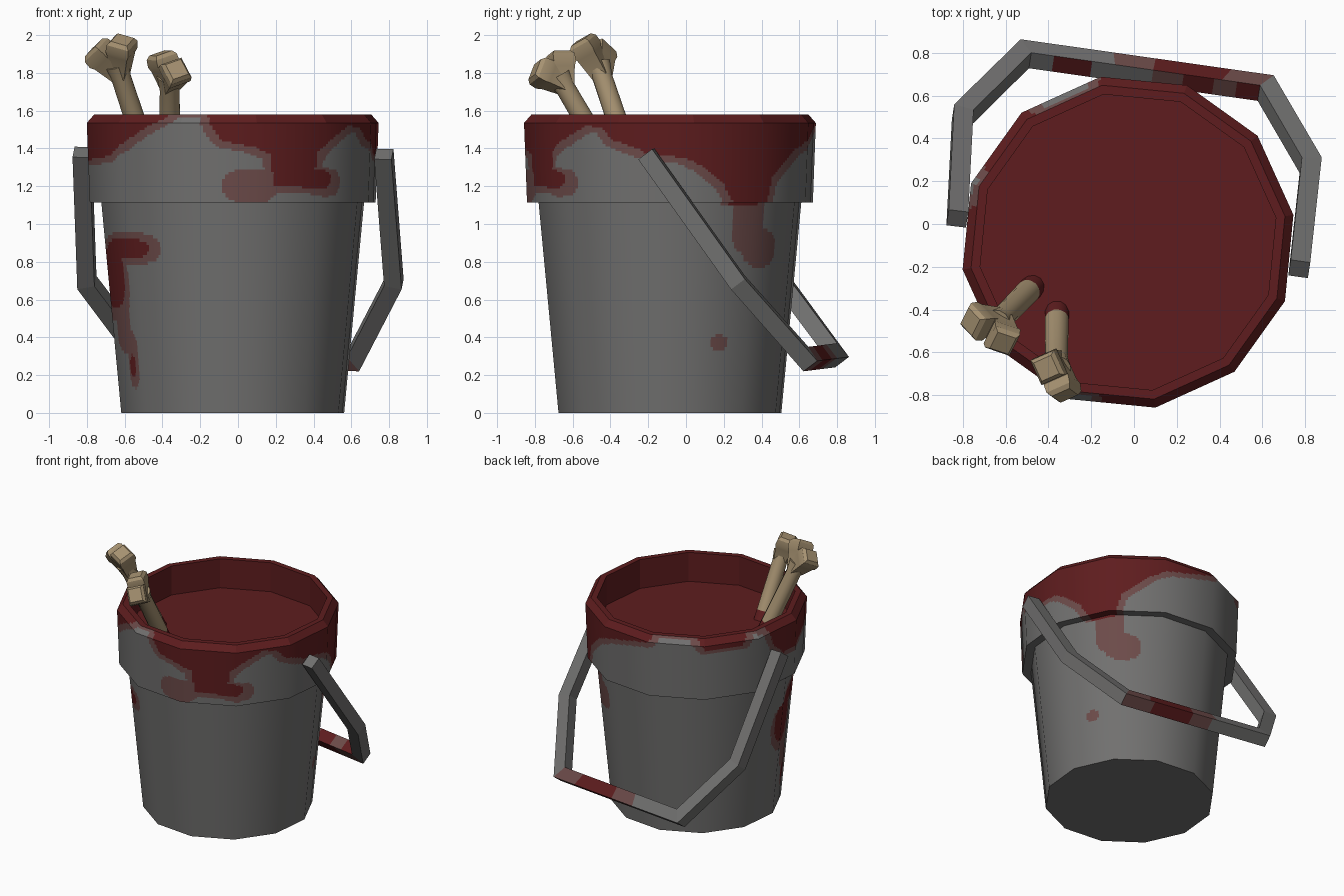
import bpy, bmesh, math
from mathutils import Vector, Matrix

if "Cube" in bpy.data.objects:
    bpy.data.objects.remove(bpy.data.objects["Cube"])

CX, CY, TURN, SIDES, SUB = -0.028, -0.085, 9.4, 12, 24
LIQUID_Z = 1.355


def material(name, rgb):
    m = bpy.data.materials.new(name)
    m.diffuse_color = (*rgb, 1)
    m.use_nodes = True
    m.node_tree.nodes["Principled BSDF"].inputs["Base Color"].default_value = m.diffuse_color
    return m


METAL, BLOOD, STAIN, BONE = range(4)
MATS = [material("grey metal", (0.165, 0.163, 0.160)),
        material("dark red", (0.112, 0.012, 0.013)),
        material("faded red", (0.150, 0.070, 0.067)),
        material("bone tan", (0.38, 0.285, 0.165))]


def finish(bm, name):
    bmesh.ops.recalc_face_normals(bm, faces=bm.faces)
    me = bpy.data.meshes.new(name)
    bm.to_mesh(me)
    bm.free()
    for m in MATS:
        me.materials.append(m)
    ob = bpy.data.objects.new(name, me)
    bpy.context.collection.objects.link(ob)
    return ob


# Lower edge of the red coat: (bearing from the front in degrees, height)
EDGE = [(-90, 1.33), (-60, 1.36), (-48, 1.43), (-41, 1.49), (-29, 1.56), (-25, 1.60), (-11, 1.60),
        (-8, 1.50), (-4, 1.44), (8, 1.41), (15, 1.37), (17, 1.20), (34, 1.20), (36, 1.38), (42, 1.44),
        (54, 1.52), (62, 1.51), (66, 1.45), (82, 1.37), (96, 1.35), (104, 1.30), (112, 1.22),
        (118, 1.09), (132, 1.09), (136, 1.25), (152, 1.40), (161, 1.45), (175, 1.49), (189, 1.53),
        (192, 1.60), (214, 1.60), (220, 1.50), (240, 1.50), (245, 1.60), (256, 1.58), (262, 1.42), (270, 1.33)]
# Spots: (bearing, height, half width in degrees, half height)
RED_SPOTS = [(35, 1.235, 8, 0.05), (-60, 0.87, 18, 0.055), (-75, 0.72, 12, 0.16), (-61, 0.25, 3, 0.055)]
FADED_SPOTS = [(7, 1.20, 11, 0.09), (40, 1.22, 9, 0.075), (-58, 0.87, 23, 0.09), (-74, 0.68, 16, 0.19),
               (-68, 0.45, 8, 0.13), (-60, 0.28, 6, 0.15), (128, 1.02, 9, 0.18),
               (136, 0.87, 11, 0.10), (115, 0.37, 4.5, 0.042)]


def edge(a):
    a = (a + 90) % 360 - 90
    for (a0, z0), (a1, z1) in zip(EDGE, EDGE[1:]):
        if a0 <= a <= a1:
            return z0 + (z1 - z0) * (a - a0) / (a1 - a0)
    return 1.4


def in_spot(spots, a, z):
    return any(abs(((a - s[0] + 180) % 360 - 180) / s[2]) ** 2.6 + abs((z - s[1]) / s[3]) ** 2.6 < 1
               for s in spots)


def paint(c):
    a, z = math.degrees(math.atan2(c.x, -c.y)), c.z
    if z > 1.575 or (c.xy.length < 0.703 and z > 1.2):
        return BLOOD
    if (z > edge(a) and z > 1.1) or in_spot(RED_SPOTS, a, z):
        return BLOOD
    low = min(edge(a - 3), edge(a), edge(a + 3)) - 0.03
    if (z > low and z > 1.1) or in_spot(FADED_SPOTS, a, z):
        return STAIN
    return METAL


def lathe(name, profile, cap=False):
    """Twelve-sided turned part; profile = (radius, z, rows up to the next point)."""
    rings = []
    for (r0, z0, n), (r1, z1, _) in zip(profile, profile[1:]):
        rings += [(r0 + (r1 - r0) * i / n, z0 + (z1 - z0) * i / n) for i in range(n)]
    rings.append(profile[-1][:2])
    corner = [Vector((math.cos(math.radians(TURN + 30 * k)), math.sin(math.radians(TURN + 30 * k))))
              for k in range(SIDES + 1)]
    unit = [corner[k].lerp(corner[k + 1], t / SUB) for k in range(SIDES) for t in range(SUB)]
    bm = bmesh.new()
    grid = [[bm.verts.new((u.x * r, u.y * r, z)) for u in unit] for r, z in rings]
    n = len(unit)
    for a, b in zip(grid, grid[1:]):
        for j in range(n):
            f = bm.faces.new((a[j], a[(j + 1) % n], b[(j + 1) % n], b[j]))
            f.material_index = paint(f.calc_center_median())
    if cap:
        bm.faces.new(grid[0][::-1])
    ob = finish(bm, name)
    me = ob.data
    # round shading on the outer walls only
    normals = [None] * len(me.loops)
    for p in me.polygons:
        p.use_smooth = True
        pn = p.normal
        for li in p.loop_indices:
            v = me.vertices[me.loops[li].vertex_index].co
            d = Vector((v.x, v.y, 0)).normalized()
            normals[li] = Vector((d.x, d.y, pn.z)).normalized() if pn.dot(d) > 0.9 else pn.copy()
    me.normals_split_custom_set(normals)
    ob.location = (CX, CY, 0)
    return ob


# Bucket wall, upper band with bevelled lip, and the liquid inside
lathe("bucket_body", [(0.598, 0, 64), (0.705, 1.115, 1)], cap=True)
lathe("bucket_band", [(0.70, 1.115, 1), (0.767, 1.115, 34), (0.783, 1.535, 3), (0.743, 1.58, 1),
                      (0.70, 1.58, 1), (0.70, LIQUID_Z - 0.01, 1)])
bm = bmesh.new()
bmesh.ops.create_circle(bm, cap_ends=True, segments=SIDES, radius=0.702,
                        matrix=Matrix.Translation((CX, CY, LIQUID_Z)) @ Matrix.Rotation(math.radians(TURN), 4, 'Z'))
for f in bm.faces:
    f.material_index = BLOOD
finish(bm, "liquid_surface")

# Handle: square bar mitred along a tilted path
path = [Vector(p) for p in [(0.772, -0.21, 1.37), (0.825, 0.275, 0.69), (0.615, 0.635, 0.285),
                            (-0.51, 0.795, 0.305), (-0.80, 0.51, 0.69), (-0.825, 0.025, 1.38)]]
normal = (path[5] - path[0]).cross(path[2] + path[3] - path[0] - path[5]).normalized()
HALF = 0.046
sections = []
for i, p in enumerate(path):
    d0 = (p - path[i - 1]).normalized() if i else (path[1] - p).normalized()
    d1 = (path[i + 1] - p).normalized() if i < 5 else d0
    side = normal.cross(d0 + d1).normalized()
    side *= HALF / max(0.5, side.dot(normal.cross(d1).normalized()))
    sections.append([p + side + normal * HALF, p + side - normal * HALF,
                     p - side - normal * HALF, p - side + normal * HALF])
bm = bmesh.new()
rows = []
for i in range(5):
    n = 30 if i == 2 else 1
    rows += [[a.lerp(b, t / n) for a, b in zip(sections[i], sections[i + 1])] for t in range(n)]
rows.append(sections[5])
rows = [[bm.verts.new(v) for v in r] for r in rows]
for s, (a, b) in enumerate(zip(rows, rows[1:])):
    for j in range(4):
        f = bm.faces.new((a[j], a[(j + 1) % 4], b[(j + 1) % 4], b[j]))
        if not 2 <= s < 32:
            continue
        c = f.calc_center_median()
        off = c - path[2].lerp(path[3], (s - 1.5) / 30)
        if off.y < 0 and off.z > 0:      # inner face of the grip
            red, faded = -0.37 < c.x < -0.21 or 0.47 < c.x < 0.6 or 0.22 < c.x < 0.38, c.x > 0.1
        else:
            red, faded = 0.11 < c.x < 0.42, c.x > -0.08
        f.material_index = BLOOD if red else STAIN if faded else METAL
bm.faces.new(rows[0])
bm.faces.new(rows[-1])
finish(bm, "handle")


def tube(bm, start, end, stations, sides, across):
    """Faceted tube; stations = (distance from start, radius, material of next part)."""
    d = (end - start).normalized()
    v = d.cross(across).normalized()
    u = v.cross(d)
    rings = []
    for s, r, _ in stations:
        ang = [math.tau * (k + 0.5) / sides for k in range(sides)]
        rings.append([bm.verts.new(start + d * s + (u * math.cos(t) + v * math.sin(t)) * r) for t in ang])
    for a, b, st in zip(rings, rings[1:], stations):
        for k in range(sides):
            f = bm.faces.new((a[k], a[(k + 1) % sides], b[(k + 1) % sides], b[k]))
            f.material_index = st[2]
            f.smooth = sides > 4
    for ring in (rings[0], rings[-1]):
        bm.faces.new(ring).material_index = BONE


def bone(name, base, neck, lobes):
    """Round shaft that flares into two blocky knobs."""
    base, neck = Vector(base), Vector(neck)
    lobes = [Vector(p) for p in lobes]
    across = lobes[1] - lobes[0]
    bm = bmesh.new()
    length = (neck - base).length
    tube(bm, base, neck, [(0, 0.058, BLOOD), (0.075, 0.057, BONE), (length - 0.03, 0.054, BONE),
                          (length + 0.05, 0.068, BONE)], 12, across)
    for lobe in lobes:
        n = (lobe - neck).length
        tube(bm, neck, lobe, [(-0.01, 0.062, BONE), (n - 0.045, 0.080, BONE), (n - 0.02, 0.092, BONE),
                              (n + 0.022, 0.088, BONE), (n + 0.042, 0.066, BONE)], 4, across)
    ob = finish(bm, name)
    bpy.context.view_layer.objects.active = ob
    ob.select_set(True)
    bpy.ops.object.shade_smooth_by_angle(angle=math.radians(31))
    ob.select_set(False)


# Two bones standing in the liquid
bone("bone_left", (-0.472, -0.292, 1.33), (-0.627, -0.45, 1.80),
     [(-0.735, -0.455, 1.905), (-0.615, -0.535, 1.94)])
bone("bone_front", (-0.36, -0.41, 1.33), (-0.362, -0.65, 1.74),
     [(-0.398, -0.668, 1.865), (-0.332, -0.765, 1.80)])
